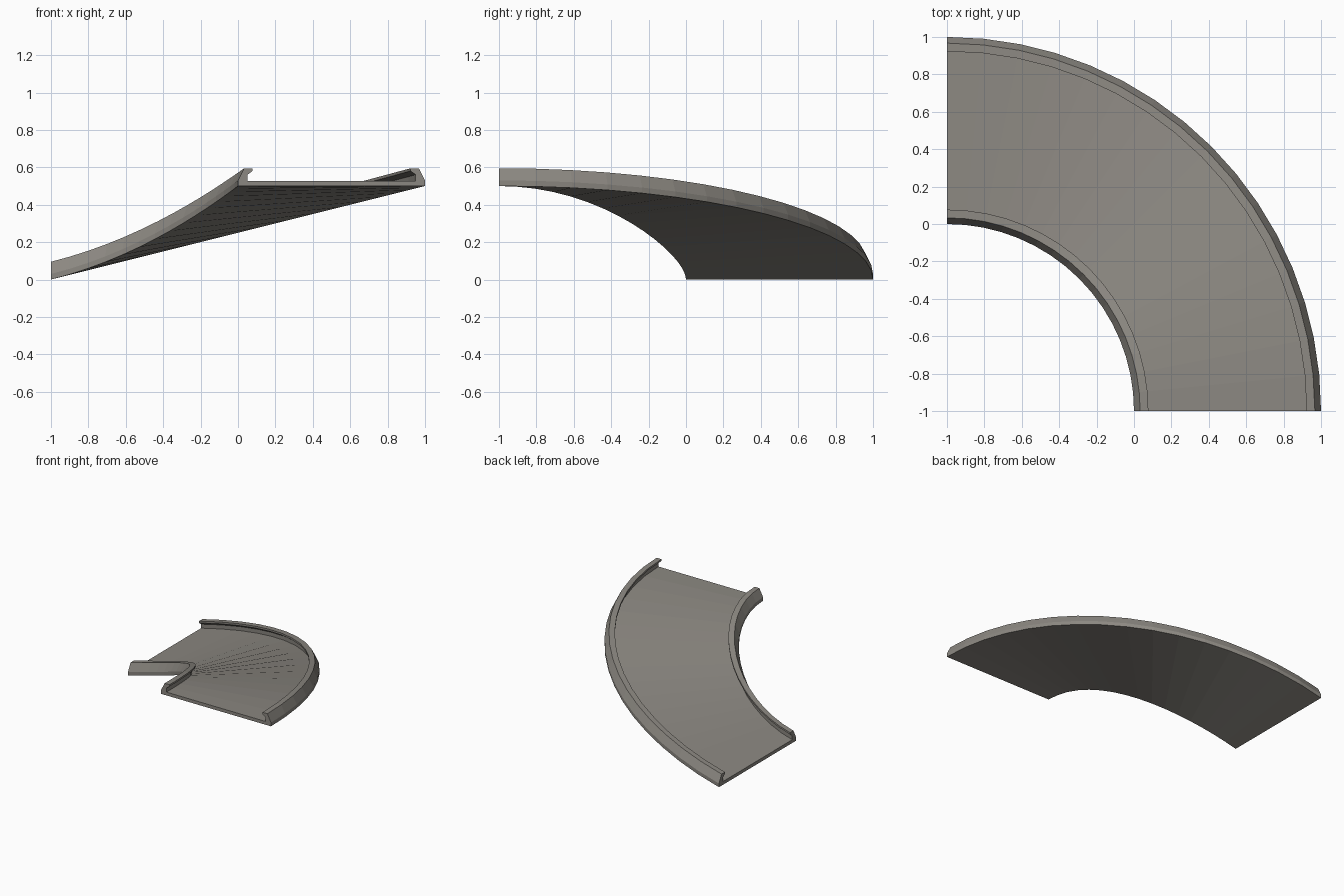
import bpy, bmesh, math

if "Cube" in bpy.data.objects:
    bpy.data.objects.remove(bpy.data.objects["Cube"])

stone = bpy.data.materials.new("warm grey")
stone.diffuse_color = (0.26, 0.245, 0.22, 1)
stone.use_nodes = True
stone.node_tree.nodes["Principled BSDF"].inputs["Base Color"].default_value = stone.diffuse_color

SEGMENTS = 16
CENTRE = (-1.0, -1.0)
# half cross-section: distance in from the edge, height above the ramp underside
LIP = [(0, 0), (0, 0.03), (0.033, 0.095), (0.077, 0.095), (0.077, 0.08), (0.05, 0.06), (0.05, 0.027)]
PROFILE = [(1 + d, h) for d, h in LIP] + [(2 - d, h) for d, h in reversed(LIP)]


def ramp_height(r, a):
    """Outer edge drops in a plane, inner edge sags below it."""
    c = math.cos(a)
    inner, outer = 0.5 * c * (0.5 + 0.5 * c), 0.5 * c
    return inner + (outer - inner) * (r - 1)


# curved ramp: sweep the channel profile through a quarter turn
bm = bmesh.new()
rings = []
for i in range(SEGMENTS + 1):
    a = math.pi / 2 * i / SEGMENTS
    rings.append([bm.verts.new((CENTRE[0] + r * math.cos(a), CENTRE[1] + r * math.sin(a),
                                ramp_height(r, a) + h)) for r, h in PROFILE])
n = len(PROFILE)
for p, q in zip(rings, rings[1:]):
    for k in range(n):
        j = (k + 1) % n
        bm.faces.new((p[k], p[j], q[j], q[k]))
bm.faces.new(rings[0])
bm.faces.new(rings[-1])
bmesh.ops.recalc_face_normals(bm, faces=bm.faces)
mesh = bpy.data.meshes.new("curved_ramp")
bm.to_mesh(mesh)
bm.free()
mesh.materials.append(stone)
bpy.context.collection.objects.link(bpy.data.objects.new("curved_ramp", mesh))
